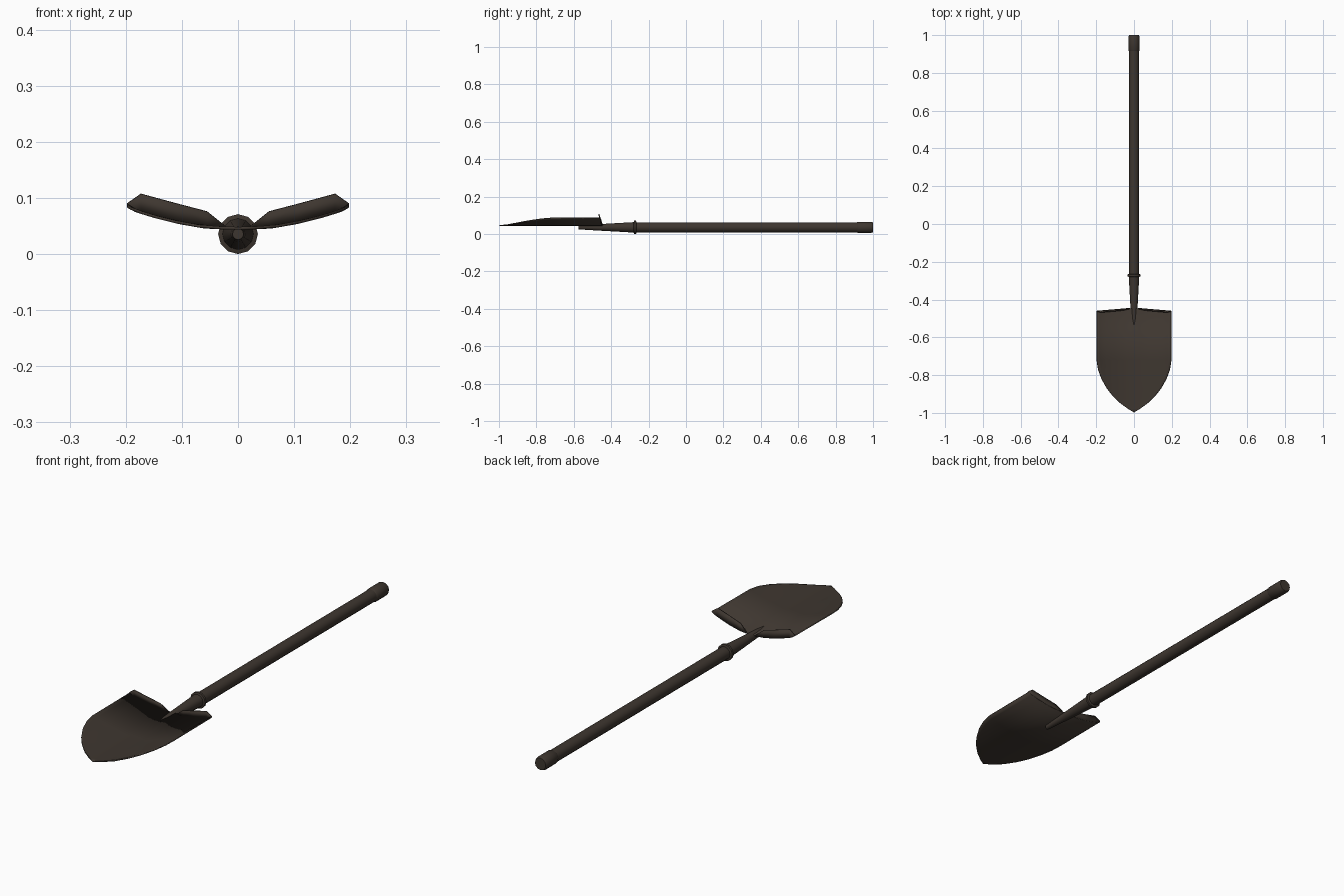
import bpy, bmesh, math

if "Cube" in bpy.data.objects:
    bpy.data.objects.remove(bpy.data.objects["Cube"])

mat = bpy.data.materials.new("dark brown")
mat.diffuse_color = (0.048, 0.037, 0.029, 1)
mat.use_nodes = True
mat.node_tree.nodes["Principled BSDF"].inputs["Base Color"].default_value = mat.diffuse_color
AXIS_Z = 0.0355


def finish(name, bm, thick=0, angle=35):
    bmesh.ops.remove_doubles(bm, verts=bm.verts, dist=1e-5)
    bmesh.ops.recalc_face_normals(bm, faces=bm.faces)
    me = bpy.data.meshes.new(name)
    bm.to_mesh(me)
    bm.free()
    me.materials.append(mat)
    ob = bpy.data.objects.new(name, me)
    bpy.context.collection.objects.link(ob)
    if thick:
        s = ob.modifiers.new("thickness", 'SOLIDIFY')
        s.thickness, s.offset = thick, 0
    bpy.ops.object.select_all(action='DESELECT')
    ob.select_set(True)
    bpy.context.view_layer.objects.active = ob
    bpy.ops.object.shade_smooth_by_angle(angle=math.radians(angle))
    return ob


def lathe(name, profile, n=12):
    # profile of (y, radius) turned around the handle axis
    bm = bmesh.new()
    rings = []
    for y, r in profile:
        rings.append([bm.verts.new((r * math.sin(2 * math.pi * i / n), y,
                                    AXIS_Z + r * math.cos(2 * math.pi * i / n)))
                      for i in range(n)])
    for a, b in zip(rings, rings[1:]):
        for i in range(n):
            j = (i + 1) % n
            bm.faces.new((a[i], a[j], b[j], b[i]))
    bm.faces.new(rings[0])
    bm.faces.new(rings[-1])
    return finish(name, bm)


def lerp(table, t):
    for (a, va), (b, vb) in zip(table, table[1:]):
        if t <= b:
            return va + (vb - va) * (t - a) / (b - a)
    return table[-1][1]


# Handle parts
lathe("shaft", [(-0.29, 0.027), (0.93, 0.027)])
lathe("grip_end", [(0.915, 0.027), (0.92, 0.03), (0.99, 0.03), (1.0, 0.026)])
lathe("collar", [(-0.28, 0.028), (-0.277, 0.0355), (-0.267, 0.0355), (-0.264, 0.027)])
lathe("socket", [(-0.575, 0.010), (-0.53, 0.0135), (-0.40, 0.021), (-0.275, 0.028)])

# Dished blade: height depends on the distance from the middle
DISH = [(0, 0.046), (0.03, 0.0465), (0.06, 0.048), (0.106, 0.056), (0.15, 0.067),
        (0.185, 0.078), (0.2, 0.087)]
OUTLINE = [(-0.72, 0.197), (-0.77, 0.19), (-0.82, 0.172), (-0.87, 0.144),
           (-0.91, 0.113), (-0.95, 0.071), (-0.98, 0.029), (-0.998, 0.0)]
columns = [x for x, _ in DISH]
columns = [-x for x in columns[:0:-1]] + columns


def back_y(x):
    return -0.445 - 0.085 * abs(x)


bm = bmesh.new()
rows = [[bm.verts.new((x * 0.985, back_y(x), lerp(DISH, abs(x)))) for x in columns]]
for y, w in OUTLINE:
    rows.append([bm.verts.new((x / 0.2 * w, y, lerp(DISH, abs(x / 0.2 * w))))
                 for x in columns])
for a, b in zip(rows, rows[1:]):
    for i in range(len(columns) - 1):
        bm.faces.new((a[i], a[i + 1], b[i + 1], b[i]))
bmesh.ops.dissolve_degenerate(bm, dist=1e-5, edges=bm.edges)
finish("blade", bm, 0.005)

# Turned-up foot treads along the back edge
RISE = [(0.022, 0.003), (0.055, 0.028), (0.106, 0.033), (0.173, 0.033), (0.198, 0.004)]
bm = bmesh.new()
for side in (-1, 1):
    prev = None
    for x, h in RISE:
        z = lerp(DISH, x)
        cur = (bm.verts.new((side * x, back_y(x), z)),
               bm.verts.new((side * x, back_y(x) - 0.2 * h, z + h)))
        if prev:
            bm.faces.new((prev[0], cur[0], cur[1], prev[1]))
        prev = cur
finish("foot_treads", bm, 0.005)
